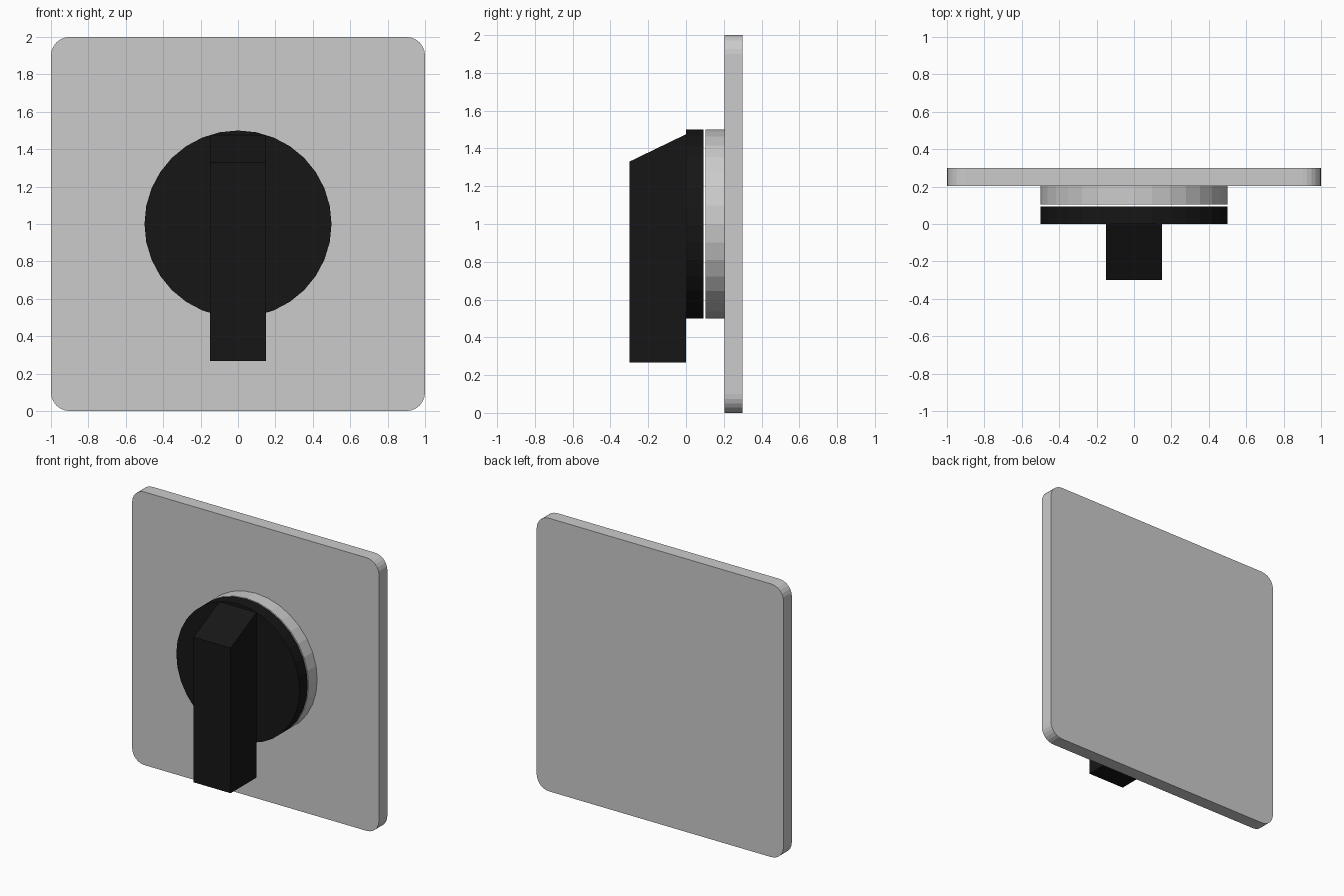
import bpy, bmesh, math

if "Cube" in bpy.data.objects:
    bpy.data.objects.remove(bpy.data.objects["Cube"])

black = bpy.data.materials.new("black_plastic")
black.diffuse_color = (0.008, 0.008, 0.008, 1)
black.use_nodes = True
black.node_tree.nodes["Principled BSDF"].inputs["Base Color"].default_value = black.diffuse_color


def prism(name, profile, axis, start, end, material=None):
    """Extrude a closed 2D profile along y (profile in x,z) or x (profile in y,z)."""
    def place(p, d):
        return (p[0], d, p[1]) if axis == 'y' else (d, p[0], p[1])
    bm = bmesh.new()
    a = [bm.verts.new(place(p, start)) for p in profile]
    b = [bm.verts.new(place(p, end)) for p in profile]
    bm.faces.new(a)
    bm.faces.new(b[::-1])
    n = len(profile)
    for i in range(n):
        j = (i + 1) % n
        bm.faces.new((a[i], b[i], b[j], a[j]))
    bmesh.ops.recalc_face_normals(bm, faces=bm.faces)
    mesh = bpy.data.meshes.new(name)
    bm.to_mesh(mesh)
    bm.free()
    obj = bpy.data.objects.new(name, mesh)
    bpy.context.collection.objects.link(obj)
    if material:
        mesh.materials.append(material)
    return obj


def arc(cx, cz, r, a0, a1, steps):
    return [(cx + r * math.cos(math.radians(a0 + (a1 - a0) * i / steps)),
             cz + r * math.sin(math.radians(a0 + (a1 - a0) * i / steps)))
            for i in range(steps + 1)]


# Square wall plate with rounded corners
corners = [(0.9, 1.9, 0), (-0.9, 1.9, 90), (-0.9, 0.1, 180), (0.9, 0.1, 270)]
plate = [p for cx, cz, a in corners for p in arc(cx, cz, 0.1, a, a + 90, 6)]
prism("wall_plate", plate, 'y', 0.203, 0.3)

# Grey collar and black dial, separated by a thin gap
circle = arc(0, 1, 0.5, 0, 360, 32)[:-1]
prism("collar", circle, 'y', 0.103, 0.203)
prism("dial", circle, 'y', 0.0, 0.093, black)

# Lever handle with sloped top
handle = [(0.0, 0.267), (0.0, 1.475), (-0.3, 1.33), (-0.3, 0.267)]
prism("handle", handle, 'x', -0.15, 0.15, black)
